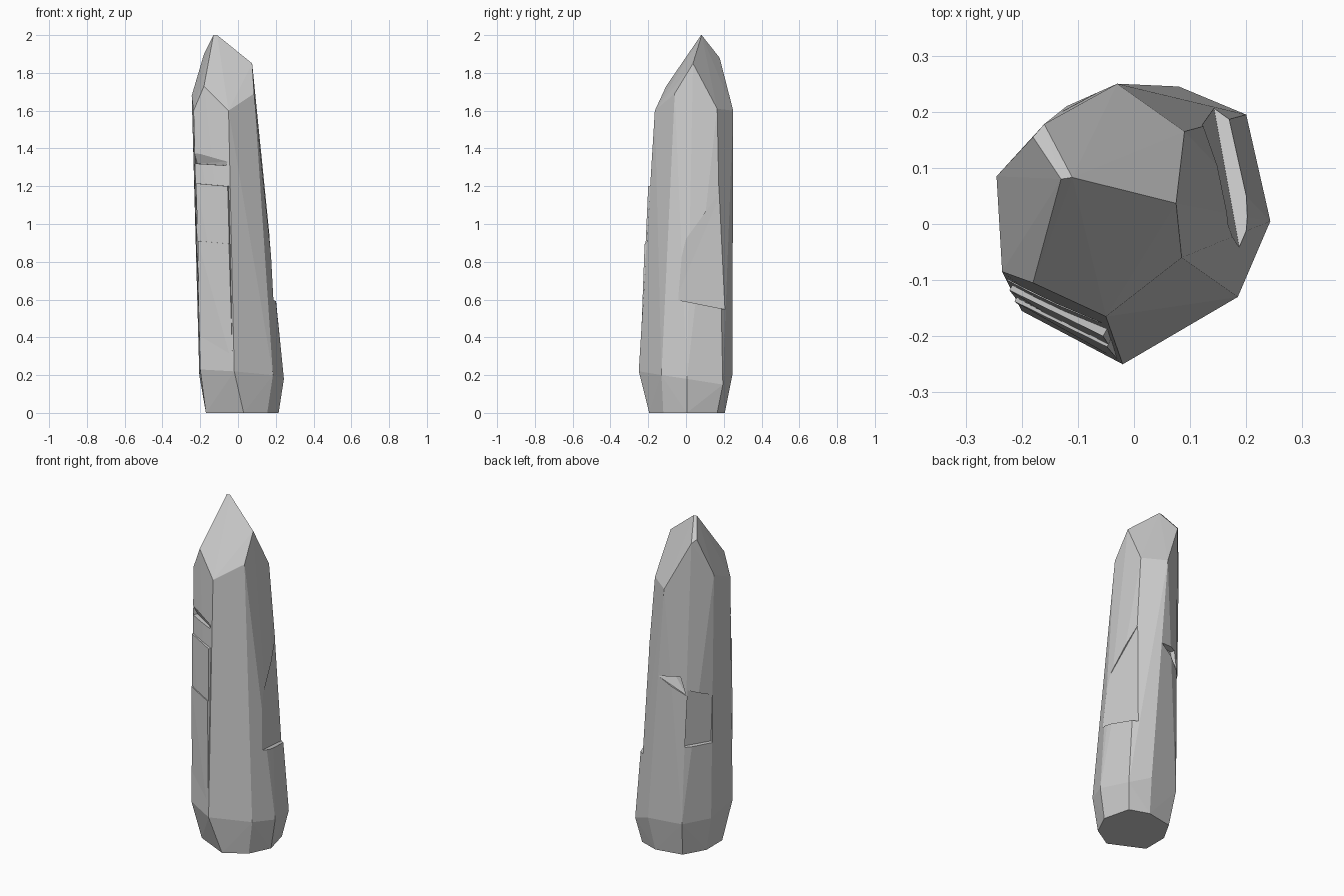
import bpy, bmesh
from mathutils import Vector

if "Cube" in bpy.data.objects:
    bpy.data.objects.remove(bpy.data.objects["Cube"])


def hull(name, pts):
    """Flat-faced convex solid around a few corner points."""
    bm = bmesh.new()
    for p in pts:
        bm.verts.new(p)
    res = bmesh.ops.convex_hull(bm, input=bm.verts)
    junk = {g for g in res["geom_interior"] + res["geom_unused"]
            if isinstance(g, bmesh.types.BMVert) and g.is_valid}
    bmesh.ops.delete(bm, geom=list(junk), context='VERTS')
    bmesh.ops.dissolve_limit(bm, angle_limit=0.01, verts=bm.verts, edges=bm.edges)
    bmesh.ops.recalc_face_normals(bm, faces=bm.faces)
    me = bpy.data.meshes.new(name)
    bm.to_mesh(me)
    bm.free()
    ob = bpy.data.objects.new(name, me)
    bpy.context.collection.objects.link(ob)
    return ob


def combine(body, tool, operation):
    mod = body.modifiers.new("shape", 'BOOLEAN')
    mod.object, mod.operation, mod.solver = tool, operation, 'EXACT'
    bpy.context.view_layer.objects.active = body
    bpy.ops.object.modifier_apply(modifier=mod.name)
    bpy.data.objects.remove(tool, do_unlink=True)


def swept(name, quad, direction):
    """Solid between a quad and its copy moved along a direction."""
    d = Vector(direction)
    return hull(name, [Vector(p) for p in quad] + [Vector(p) + d for p in quad])


# Crystal shaft: foot ring, shoulder ring, top ring
foot = [(-.17, -.1), (.03, -.195), (.155, -.12), (.215, .005),
        (.175, .165), (.06, .205), (-.1, .175), (-.17, .05)]
shoulder = [(-.2, -.155, .23), (-.02, -.25, .22), (.185, -.13, .2), (.243, .005, .18),
            (.2, .195, .15), (.08, .245, .2), (-.12, .21, .2), (-.205, .055, .2)]
top = [(-.235, -.085, 1.6), (-.05, -.165, 1.6), (.085, -.06, 1.69), (.075, .037, 1.85),
       (.09, .165, 1.61), (-.03, .25, 1.6), (-.18, .155, 1.9), (-.16, .178, 1.88),
       (-.245, .085, 1.68)]
# Tip: slanted ridge and small front-left corner
tip = [(-.13, .08, 2), (-.11, .083, 2), (-.18, -.105, 1.73)]
crystal = hull("crystal", [(x, y, 0) for x, y in foot] + shoulder + top + tip)

# Stepped layers on the front-left face
for a, b in [((-.222, -.118, 1.215), (-.055, -.2, 1.2)),
             ((-.213, -.138, .91), (-.048, -.219, .895))]:
    quad = [a, b, (-.028, -.243, .25), (-.197, -.151, .25)]
    combine(crystal, swept("layer", quad, (.05, .09, 0)), 'UNION')

# Chips broken out of the faces: two inner ledge points, two upper points, outward direction
chips = [
    ([(.19, -.055, .6), (.14, .22, .545), (.115, .2, 1.2), (.175, -.03, .88)], (.2, .04, 0)),
    ([(-.115, .19, .66), (-.2, .05, .66), (-.222, .068, .95), (-.14, .187, 1.0)], (-.17, .1, 0)),
    ([(-.06, .195, 1.08), (-.1, .185, 1.08), (.01, .25, 1.07), (-.135, .19, .97)], (-.06, .15, 0)),
    ([(-.215, -.075, 1.32), (-.06, -.165, 1.31), (-.055, -.176, 1.33), (-.232, -.098, 1.38)],
     (-.06, -.14, 0)),
]
for quad, out in chips:
    combine(crystal, swept("chip", quad, out), 'DIFFERENCE')

for poly in crystal.data.polygons:
    poly.use_smooth = False
